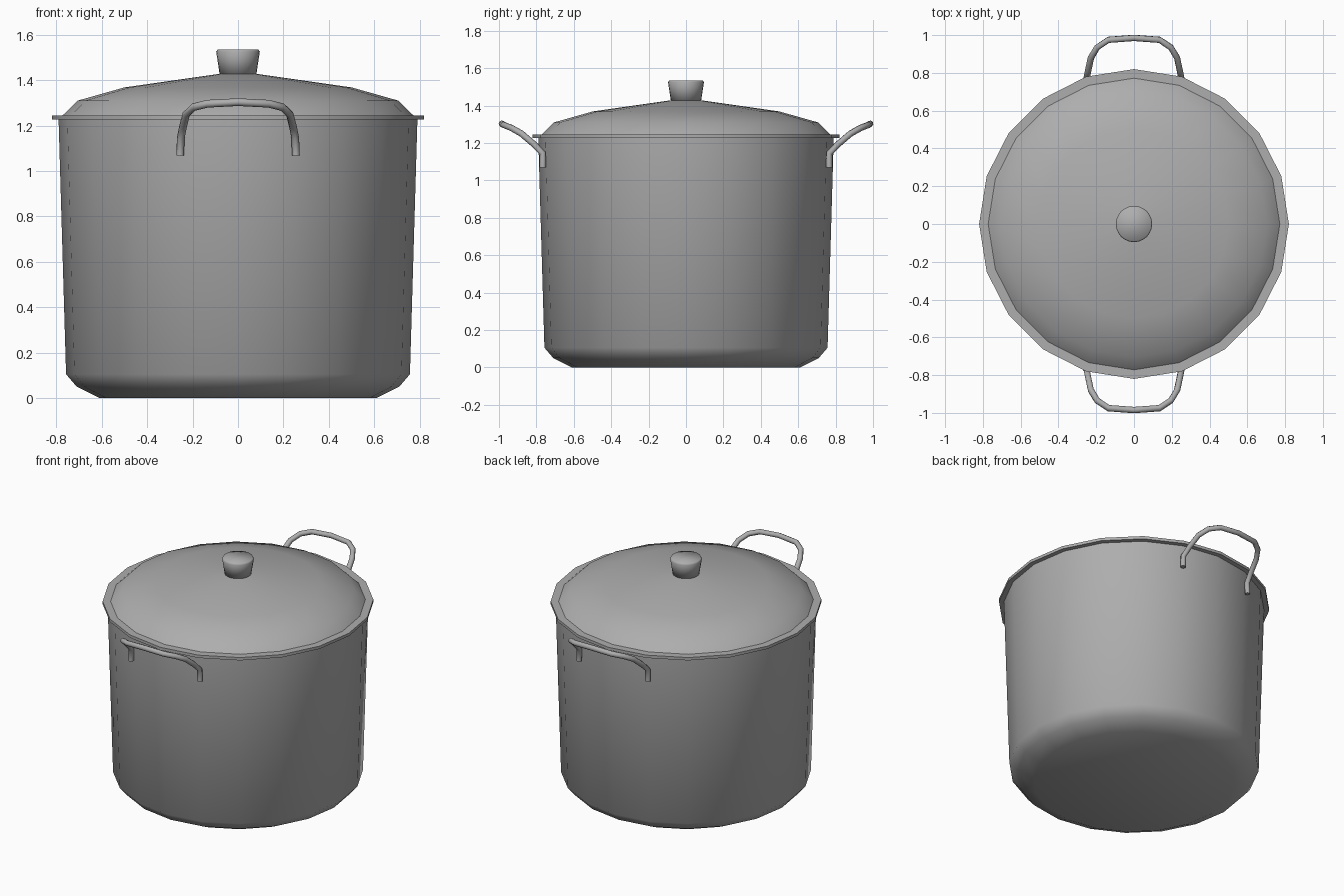
import bpy, bmesh
from math import cos, sin, pi, radians
from mathutils import Vector

cube = bpy.data.objects.get("Cube")
if cube:
    bpy.data.objects.remove(cube, do_unlink=True)

steel = bpy.data.materials.new("brushed steel grey")
steel.use_nodes = True
GREY = (0.42, 0.42, 0.42, 1)
steel.diffuse_color = GREY
steel.node_tree.nodes["Principled BSDF"].inputs["Base Color"].default_value = GREY


def finish(name, bm, angle):
    """Turn a bmesh into a shaded object."""
    bmesh.ops.recalc_face_normals(bm, faces=bm.faces)
    mesh = bpy.data.meshes.new(name)
    bm.to_mesh(mesh)
    bm.free()
    mesh.materials.append(steel)
    obj = bpy.data.objects.new(name, mesh)
    bpy.context.collection.objects.link(obj)
    bpy.ops.object.select_all(action='DESELECT')
    obj.select_set(True)
    bpy.context.view_layer.objects.active = obj
    bpy.ops.object.shade_smooth_by_angle(angle=radians(angle))
    return obj


def skin(bm, rings, cap_start, cap_end):
    """Bridge successive rings of vertices and cap the ends."""
    n = len(rings[0])
    for a, b in zip(rings, rings[1:]):
        for i in range(n):
            j = (i + 1) % n
            bm.faces.new((a[i], a[j], b[j], b[i]))
    if cap_start:
        bm.faces.new(rings[0])
    if cap_end:
        bm.faces.new(rings[-1])


def lathe(name, profile, sides=20, angle=50, cap_start=True, cap_end=True):
    """Revolve (radius, height) points around z."""
    bm = bmesh.new()
    rings = [[bm.verts.new((r * cos(2 * pi * i / sides), r * sin(2 * pi * i / sides), z))
              for i in range(sides)] for r, z in profile]
    skin(bm, rings, cap_start, cap_end)
    return finish(name, bm, angle)


def tube(name, points, radius, sides=8):
    """Sweep a round section along a path."""
    bm = bmesh.new()
    pts = [Vector(p) for p in points]
    rings = []
    side = None
    for i, p in enumerate(pts):
        tangent = (pts[min(i + 1, len(pts) - 1)] - pts[max(i - 1, 0)]).normalized()
        if side is None:
            side = tangent.orthogonal()
        side = (side - tangent * side.dot(tangent)).normalized()
        other = tangent.cross(side)
        rings.append([bm.verts.new(p + radius * (side * cos(2 * pi * k / sides)
                                                 + other * sin(2 * pi * k / sides)))
                      for k in range(sides)])
    skin(bm, rings, True, True)
    return finish(name, bm, 60)


# Pot body with rounded base, and its flared rim
lathe("pot_body", [(0.61, 0), (0.71, 0.05), (0.757, 0.105), (0.79, 1.227)], cap_end=False)
lathe("pot_rim", [(0.77, 1.226), (0.82, 1.226), (0.82, 1.236), (0.77, 1.236)],
      angle=30, cap_start=False, cap_end=False)

# Lid: flat flange, shallow dome and tapered knob
lathe("lid_flange", [(0.76, 1.236), (0.82, 1.236), (0.82, 1.245), (0.76, 1.245)],
      angle=30, cap_start=False, cap_end=False)
lathe("lid_dome", [(0.772, 1.245), (0.705, 1.31), (0.50, 1.368), (0.08, 1.428)], cap_start=False)
lathe("lid_knob", [(0.08, 1.42), (0.096, 1.525), (0.09, 1.535)], sides=24, angle=89)

# Two loop handles, front and back, each mirrored about x
half = [(0.255, 0.766, 1.068), (0.252, 0.766, 1.145), (0.242, 0.815, 1.195),
        (0.228, 0.88, 1.25), (0.195, 0.935, 1.281), (0.135, 0.975, 1.296)]
for name, s in (("front_handle", -1), ("back_handle", 1)):
    right = [(x, s * y, z) for x, y, z in half]
    left = [(-x, y, z) for x, y, z in reversed(right)]
    tube(name, right + [(0, s * 0.985, 1.303)] + left, 0.017)
